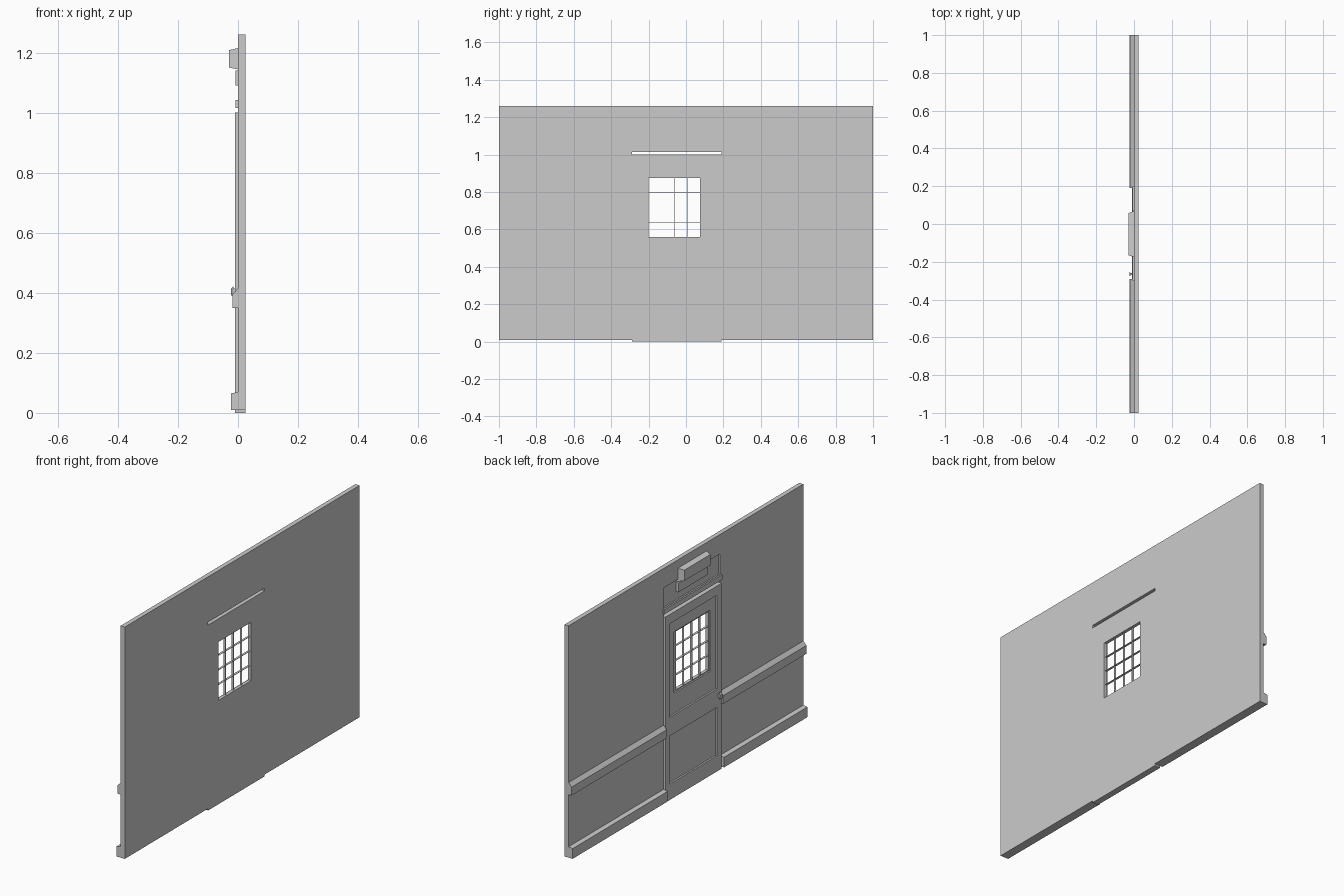
import bpy, bmesh
from mathutils import Vector

if "Cube" in bpy.data.objects:
    bpy.data.objects.remove(bpy.data.objects["Cube"])


def loft(name, a, b):
    """Solid between two matching point rings."""
    bm = bmesh.new()
    va = [bm.verts.new(p) for p in a]
    vb = [bm.verts.new(p) for p in b]
    n = len(a)
    bm.faces.new(va)
    bm.faces.new(vb[::-1])
    for i in range(n):
        bm.faces.new((va[i], vb[i], vb[(i + 1) % n], va[(i + 1) % n]))
    bmesh.ops.recalc_face_normals(bm, faces=bm.faces)
    me = bpy.data.meshes.new(name)
    bm.to_mesh(me)
    bm.free()
    ob = bpy.data.objects.new(name, me)
    bpy.context.collection.objects.link(ob)
    return ob


def rect(x, y0, y1, z0, z1):
    return [(x, y0, z0), (x, y1, z0), (x, y1, z1), (x, y0, z1)]


def box(name, x0, x1, y0, y1, z0, z1):
    return loft(name, rect(x0, y0, y1, z0, z1), rect(x1, y0, y1, z0, z1))


def cut(ob, *dims):
    """Subtract a box and bake the result."""
    cutter = box("cutter", *dims)
    m = ob.modifiers.new("cut", "BOOLEAN")
    m.operation, m.solver, m.object = "DIFFERENCE", "EXACT", cutter
    dg = bpy.context.evaluated_depsgraph_get()
    dg.update()
    me = bpy.data.meshes.new_from_object(ob.evaluated_get(dg))
    ob.modifiers.clear()
    ob.data = me
    bpy.data.objects.remove(cutter)


D0, D1, BACK = -0.29, 0.19, 0.025   # door sides and wall back plane

# Wall with a door opening and a shallow sign niche above it
outline = [(-1, .01), (D0, .01), (D0, 1.015), (D1, 1.015), (D1, .01),
           (1, .01), (1, 1.26), (-1, 1.26)]
wall = loft("wall", [(0, y, z) for y, z in outline], [(BACK, y, z) for y, z in outline])
cut(wall, -.05, .008, D0, D1, 1.045, 1.155)

# Door: raised frame, recessed panels, stepped window opening
door = box("door", -.01, BACK, D0, D1, 0, 1.0)
cut(door, -.05, -.001, -.25, .155, .445, .95)
cut(door, -.05, -.001, -.25, .155, .085, .345)
cut(door, -.05, .007, -.205, .105, .555, .885)
cut(door, -.05, .05, -.20, .075, .56, .875)

# Window bars: thin deep fins
for i in range(1, 4):
    y = -.205 + .31 * i / 4 + .015 * (i - 4) / 4 + .004
    y = -.20 + .275 * i / 4
    box(f"window_bar_vertical_{i}", .007, .019, y - .001, y + .001, .557, .878)
    z = .56 + .315 * i / 4
    box(f"window_bar_horizontal_{i}", .007, .019, -.203, .078, z - .001, z + .001)

# Baseboard and chair rail on both sides of the door
base = [(0, .01), (-.024, .01), (-.024, .065), (0, .069)]
rail = [(0, .35), (-.018, .35), (-.018, .395), (0, .415)]
for side, y0, y1 in (("right", -1, D0), ("left", D1, 1)):
    for part, prof in (("baseboard", base), ("chair_rail", rail)):
        loft(f"{part}_{side}", [(x, y0, z) for x, z in prof], [(x, y1, z) for x, z in prof])

# Door knob: narrow neck with a flared head
box("knob_neck", -.016, -.009, -.270, -.260, .395, .415)
loft("knob_head", rect(-.015, -.270, -.260, .392, .422), rect(-.024, -.276, -.254, .39, .412))

# Lintel trim, sign plate and lamp above the door
box("lintel_trim", -.008, 0, D0 - .008, D1 + .008, 1.016, 1.042)
box("sign_plate", -.008, .009, -.175, .075, 1.09, 1.14)
loft("lamp", rect(.009, -.178, .073, 1.142, 1.217), rect(-.03, -.165, .057, 1.15, 1.208))
